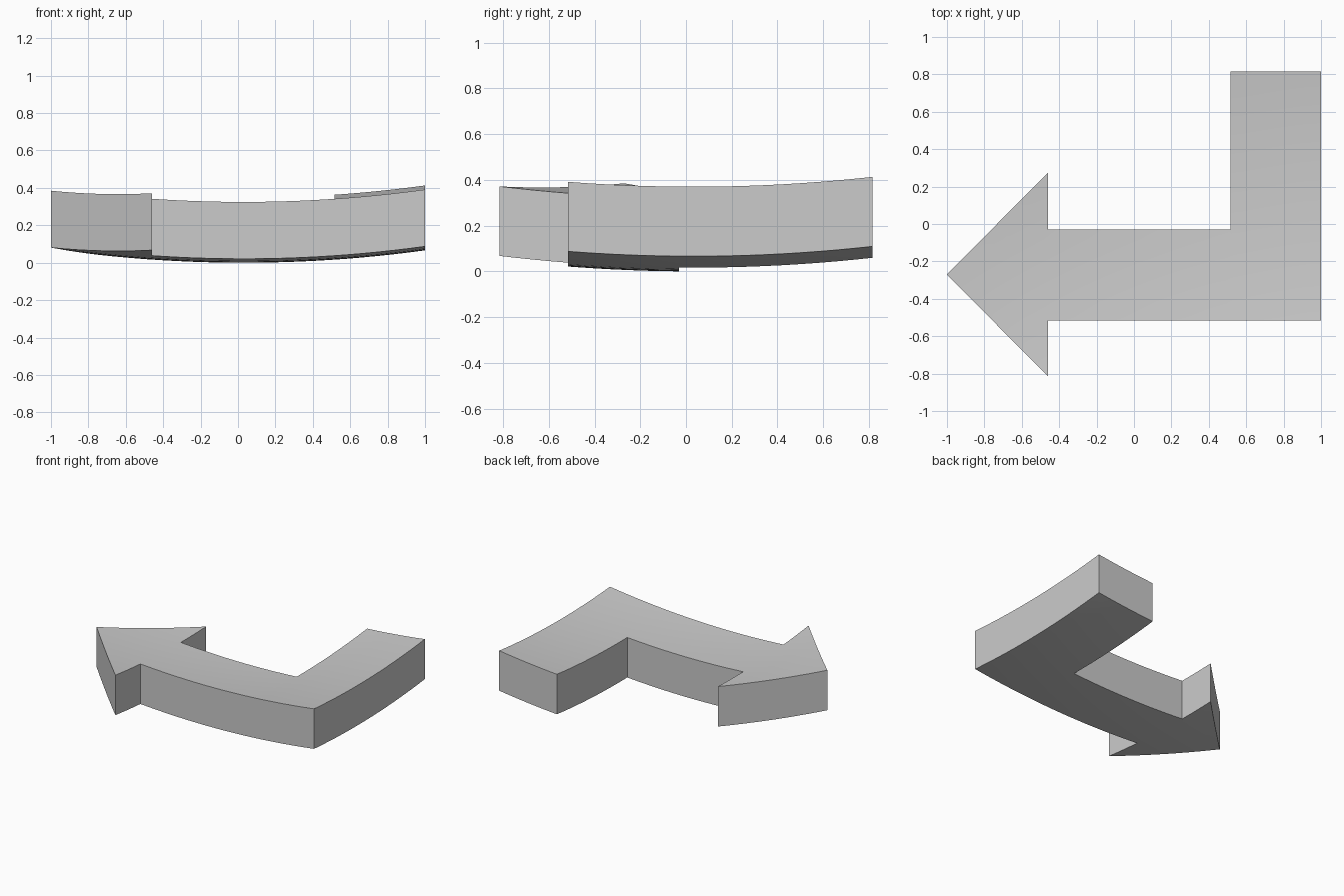
import bpy
import bmesh
from math import radians
from mathutils import Vector

cube = bpy.data.objects.get("Cube")
if cube:
    bpy.data.objects.remove(cube, do_unlink=True)

THICKNESS = 0.304
CURVE = 0.0705             # strength of the shallow dish
LOW = Vector((0.03, 0.034))  # lowest point of the dish

# Flat outline of the turning arrow
outline = [(-1, -0.27), (-0.46, -0.815), (-0.46, -0.515), (1, -0.515),
           (1, 0.815), (0.515, 0.815), (0.515, -0.03), (-0.46, -0.03),
           (-0.46, 0.275)]

bm = bmesh.new()
bm.faces.new([bm.verts.new((x, y, 0)) for x, y in outline])


def slice_mesh(point, normal):
    geom = bm.verts[:] + bm.edges[:] + bm.faces[:]
    bmesh.ops.bisect_plane(bm, geom=geom, dist=1e-5, plane_co=point, plane_no=normal)


# Split head, shaft and tail, then slice them finely so they can bend
slice_mesh((-0.46, 0, 0), (1, 0, 0))
slice_mesh((0.515, 0, 0), (1, 0, 0))
STEPS = 24
for i in range(1, STEPS):
    t = 2 * i / STEPS - 1
    slice_mesh((t, 0, 0), (1, 0, 0))
    slice_mesh((0, t, 0), (0, 1, 0))

# Give the plate its thickness
extruded = bmesh.ops.extrude_face_region(bm, geom=bm.faces[:], use_keep_orig=True)
top = [v for v in extruded["geom"] if isinstance(v, bmesh.types.BMVert)]
bmesh.ops.translate(bm, verts=top, vec=(0, 0, THICKNESS))

# Bend both ways into the dish
for v in bm.verts:
    v.co.z += CURVE * (v.co.xy - LOW).length_squared
floor = min(v.co.z for v in bm.verts)
bmesh.ops.translate(bm, verts=bm.verts[:], vec=(0, 0, -floor))
bmesh.ops.recalc_face_normals(bm, faces=bm.faces[:])

mesh = bpy.data.meshes.new("curved_arrow")
bm.to_mesh(mesh)
bm.free()
arrow = bpy.data.objects.new("curved_arrow", mesh)
bpy.context.collection.objects.link(arrow)

# Plain grey finish
grey = bpy.data.materials.new("light_grey")
grey.use_nodes = True
colour = (0.6, 0.6, 0.6, 1)
grey.diffuse_color = colour
grey.node_tree.nodes["Principled BSDF"].inputs["Base Color"].default_value = colour
mesh.materials.append(grey)

# Smooth bend, crisp rim
bpy.ops.object.select_all(action="DESELECT")
arrow.select_set(True)
bpy.context.view_layer.objects.active = arrow
bpy.ops.object.shade_smooth_by_angle(angle=radians(30))
